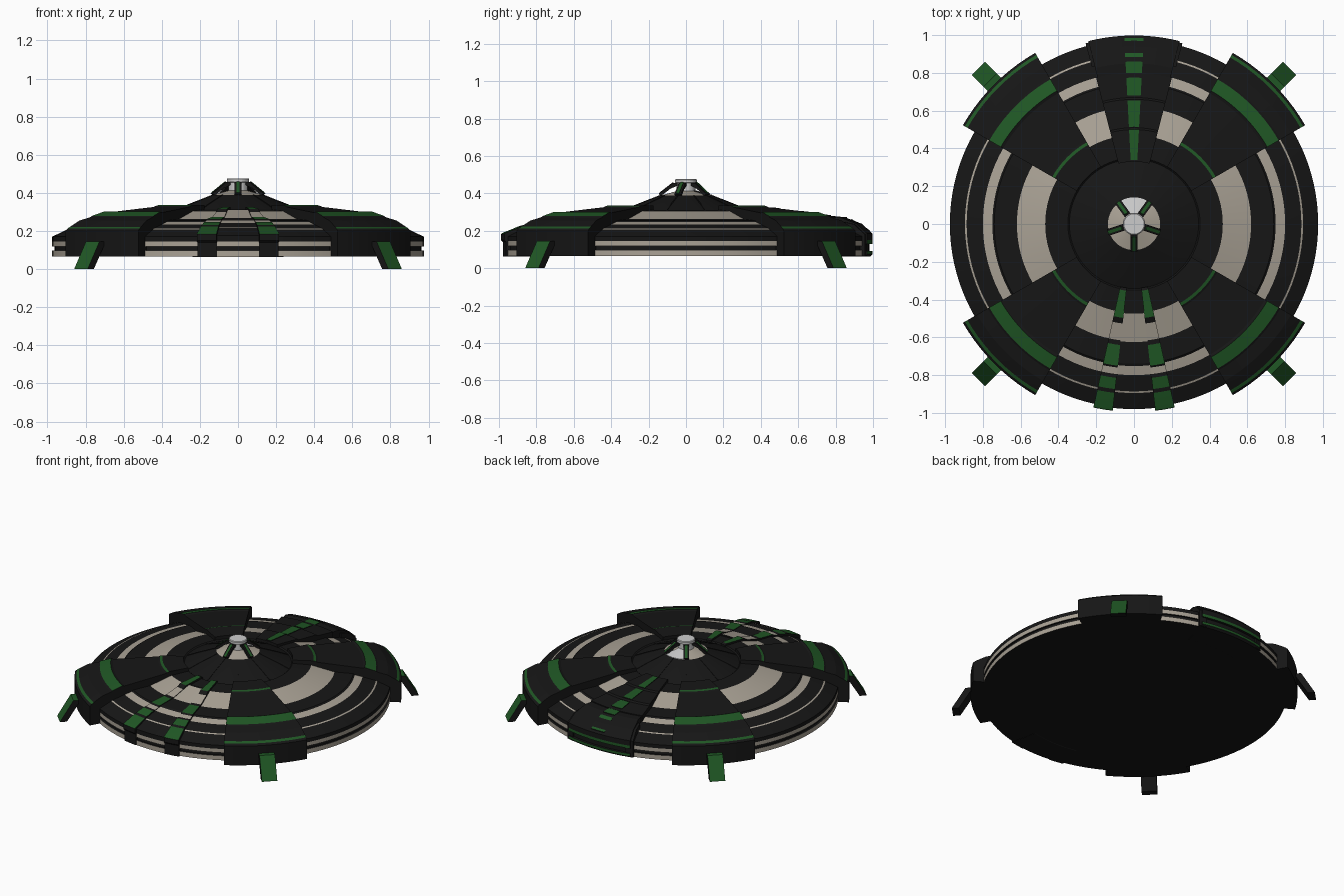
import bpy, bmesh
from math import sin, cos, radians, ceil

if "Cube" in bpy.data.objects:
    bpy.data.objects.remove(bpy.data.objects["Cube"])


def material(name, rgb):
    m = bpy.data.materials.new(name)
    m.diffuse_color = (*rgb, 1)
    m.use_nodes = True
    m.node_tree.nodes["Principled BSDF"].inputs["Base Color"].default_value = m.diffuse_color
    return m


MATS = {"d": material("black_hull", (.008, .008, .008)),
        "t": material("warm_grey", (.40, .36, .30)),
        "g": material("green", (.014, .095, .018)),
        "w": material("light_grey", (.55, .55, .55))}
KEYS = list(MATS)


def sweep(name, profile, rings, closed):
    """Join copies of a closed (r, z, material of next edge) profile."""
    bm = bmesh.new()
    grid = [[bm.verts.new(place(r, z)) for r, z, _ in profile] for place in rings]
    n, m = len(profile), len(grid)
    for i in range(m if closed else m - 1):
        a, b = grid[i], grid[(i + 1) % m]
        for j in range(n):
            k = (j + 1) % n
            f = bm.faces.new((a[j], b[j], b[k], a[k]))
            f.material_index = KEYS.index(profile[j][2])
    if not closed:
        bm.faces.new(grid[0])
        bm.faces.new(grid[-1][::-1])
    bmesh.ops.remove_doubles(bm, verts=bm.verts, dist=1e-5)
    bmesh.ops.recalc_face_normals(bm, faces=bm.faces)
    me = bpy.data.meshes.new(name)
    bm.to_mesh(me)
    bm.free()
    for mat in MATS.values():
        me.materials.append(mat)
    ob = bpy.data.objects.new(name, me)
    bpy.context.collection.objects.link(ob)
    return ob


def sector(name, profile, a0=0, a1=360, step=3):
    """Revolve a profile between two angles (degrees from +x)."""
    full = a1 - a0 == 360
    n = max(1, ceil((a1 - a0) / step))
    rings = []
    for i in range(n if full else n + 1):
        a = radians(a0 + (a1 - a0) * i / n)
        rings.append(lambda r, z, a=a: (r * cos(a), r * sin(a), z))
    return sweep(name, profile, rings, full)


def plate(name, profile, angle, width):
    """Extrude a radial profile sideways into a straight plate."""
    a = radians(angle)
    rings = [lambda r, z, s=s: (r * cos(a) - s * sin(a), r * sin(a) + s * cos(a), z)
             for s in (-width / 2, width / 2)]
    return sweep(name, profile, rings, False)


# Saucer body: striped rim, ringed deck and central dome
sector("saucer_hull", [
    (0, .065, "d"), (.975, .065, "t"), (.975, .097, "d"), (.962, .097, "d"),
    (.962, .118, "d"), (.975, .118, "t"), (.975, .145, "d"), (.975, .17, "d"),
    (.895, .208, "t"), (.886, .212, "d"), (.80, .235, "t"), (.75, .247, "d"),
    (.74, .255, "d"), (.62, .262, "t"), (.47, .305, "d"), (.35, .312, "d"),
    (.342, .305, "d"), (.27, .337, "d"), (.14, .388, "d"), (0, .388, "d")])

# Hub: flared collar, light rear segment, cylinder with cap
sector("hub_collar", [(0, .37, "d"), (.138, .37, "t"), (.138, .388, "t"),
                      (.05, .412, "t"), (0, .412, "t")])
sector("hub_rear_collar", [(.04, .38, "w"), (.141, .38, "w"), (.141, .392, "w"),
                           (.04, .42, "w")], 58, 122)
sector("hub_cylinder", [(0, .39, "w"), (.05, .39, "w"), (.05, .455, "w"), (.059, .458, "w"),
                        (.059, .472, "w"), (.054, .476, "w"), (0, .476, "w")], step=10)

# Five arched struts leaning on the hub, each with a green inlay
for i in range(5):
    ang = 54 + 72 * i
    plate(f"hub_strut_{i+1}", [(.135, .385, "d"), (.145, .398, "d"), (.095, .436, "d"),
                               (.07, .456, "d"), (.045, .456, "d"), (.045, .442, "d"),
                               (.085, .424, "d")], ang, .036)
    plate(f"hub_strut_inlay_{i+1}", [(.13, .392, "g"), (.145, .402, "g"), (.096, .44, "g"),
                                     (.07, .460, "g"), (.06, .450, "g"), (.09, .425, "g")],
          ang, .016)

# Four raised diagonal armour panels with green bands, and their legs
for i in range(4):
    ang = 45 + 90 * i
    sector(f"armour_panel_{i+1}", [
        (.35, .29, "d"), (.35, .335, "d"), (.484, .335, "g"), (.50, .331, "d"),
        (.51, .326, "d"), (.80, .296, "d"), (.815, .301, "g"), (.885, .279, "d"),
        (.895, .272, "d"), (.96, .255, "d"), (1.018, .222, "g"), (1.034, .212, "d"),
        (1.046, .20, "d"), (1.046, .065, "d"), (.94, .065, "d")], ang - 15, ang + 15)
    plate(f"leg_{i+1}", [(1.03, .145, "g"), (1.078, .145, "g"), (1.166, 0, "d"),
                         (1.12, 0, "d")], ang, .10)

# Rear spine: raised wedge running out to a stepped tail block
sector("rear_spine", [
    (.33, .29, "d"), (.33, .33, "d"), (.50, .318, "d"), (.51, .309, "d"),
    (.66, .299, "d"), (.67, .290, "d"), (.80, .278, "d"), (.80, .2, "d"), (.40, .2, "d")],
    75.5, 104.5)
sector("tail_block", [
    (.78, .07, "d"), (.78, .272, "d"), (.85, .272, "d"), (.94, .238, "d"), (.998, .185, "d"),
    (.998, .150, "g"), (.998, .130, "d"), (.98, .130, "d"), (.98, .093, "d"),
    (.998, .093, "g"), (.998, .075, "d"), (.985, .063, "d"), (.80, .063, "d")], 76, 104)
for s, a in (("right", 75), ("left", 102)):
    sector(f"tail_side_{s}", [(.86, .065, "d"), (.86, .25, "d"), (.93, .235, "d"),
                              (.99, .18, "d"), (.99, .065, "d")], a, a + 3)

# Green tiles along the rear spine
tiles = [(.34, .333, .50, .322), (.515, .313, .655, .303), (.68, .294, .775, .284),
         (.80, .277, .86, .273), (.885, .264, .985, .201)]
for i, (r0, z0, r1, z1) in enumerate(tiles):
    sector(f"rear_tile_{i+1}", [(r0, z0 - .02, "d"), (r0, z0, "g"), (r1, z1, "d"),
                                (r1, z1 - .02, "d")], 87, 93)

# Front: shallow raised centre panel plus two strips of green tiles
sector("front_panel", [
    (.46, .27, "d"), (.46, .312, "d"), (.475, .311, "t"), (.625, .269, "d"), (.74, .261, "d"),
    (.752, .255, "t"), (.80, .243, "d"), (.886, .219, "t"), (.895, .215, "d"),
    (.98, .176, "d"), (.98, .145, "t"), (.98, .118, "d"), (.97, .118, "d"), (.97, .097, "d"),
    (.98, .097, "t"), (.98, .063, "d"), (.80, .063, "d")], 263.5, 276.5)
for s, a in (("left", 260.5), ("right", 279.5)):
    sector(f"front_strip_{s}", [
        (.34, .28, "d"), (.34, .318, "d"), (.355, .326, "g"), (.50, .316, "d"),
        (.53, .300, "t"), (.62, .274, "d"), (.645, .272, "g"), (.755, .263, "d"),
        (.765, .255, "t"), (.80, .248, "d"), (.82, .247, "g"), (.88, .230, "d"),
        (.90, .224, "g"), (.99, .188, "g"), (.995, .183, "d"), (.995, .15, "d"),
        (.985, .14, "d"), (.985, .063, "d"), (.80, .063, "d")], a - 3, a + 3)

# Thin seams radiating over the dome
for i in range(10):
    plate(f"dome_seam_{i+1}", [(.14, .38, "d"), (.14, .391, "d"), (.27, .340, "d"),
                               (.34, .309, "d"), (.34, .30, "d")], 18 + 36 * i, .006)

# Smooth the revolved surfaces while keeping creases sharp
bpy.ops.object.select_all(action='SELECT')
bpy.context.view_layer.objects.active = bpy.data.objects["saucer_hull"]
bpy.ops.object.shade_smooth_by_angle(angle=radians(8))
